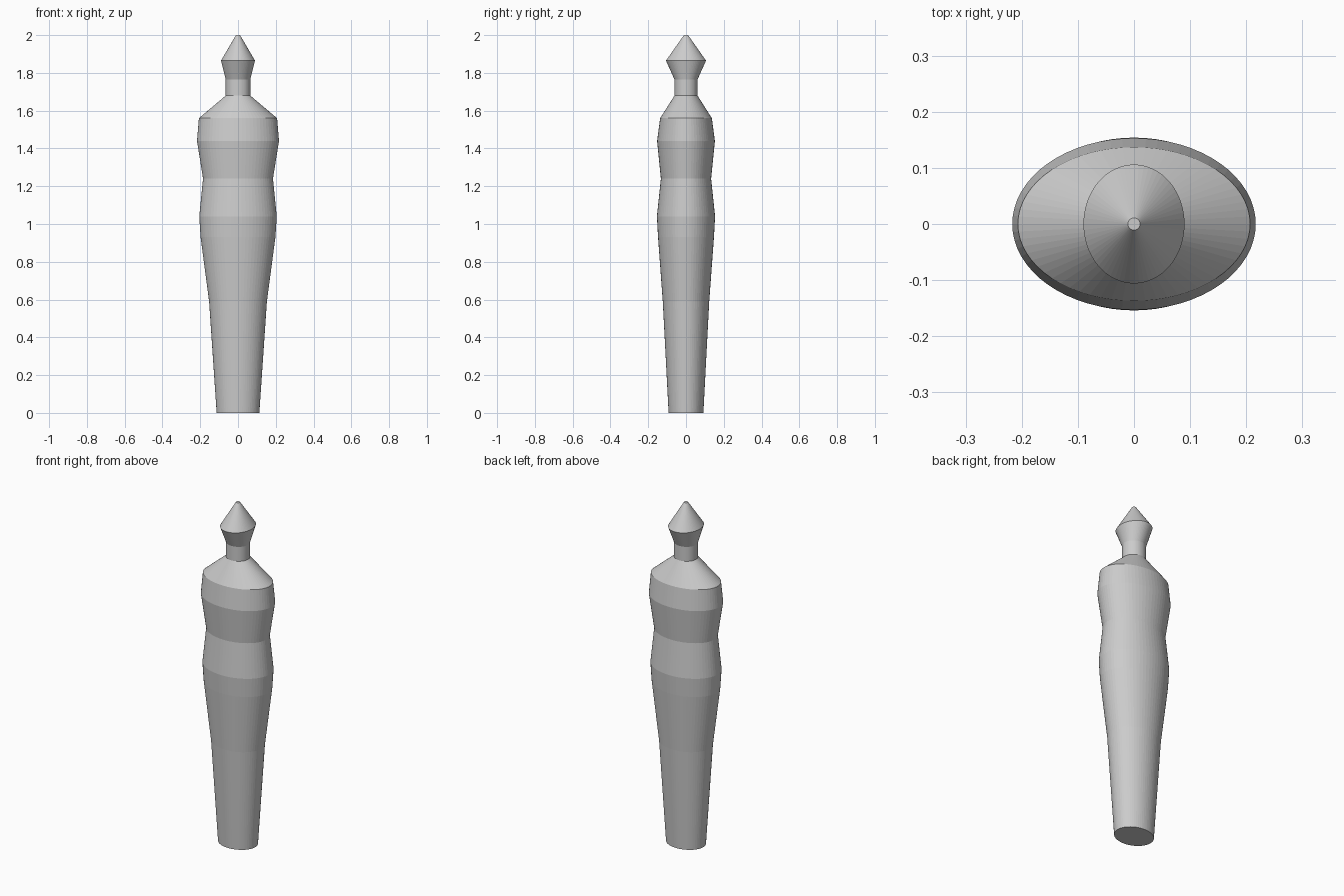
import bpy, bmesh, math

if "Cube" in bpy.data.objects:
    bpy.data.objects.remove(bpy.data.objects["Cube"])

SEGMENTS = 64

grey = bpy.data.materials.new("light grey")
grey.diffuse_color = (0.6, 0.6, 0.6, 1)
grey.use_nodes = True
grey.node_tree.nodes["Principled BSDF"].inputs["Base Color"].default_value = grey.diffuse_color


def loft(name, rings):
    """Stack elliptical rings (z, half width, half depth) into a capped solid."""
    bm = bmesh.new()
    loops = []
    for z, rx, ry in rings:
        angles = [2 * math.pi * i / SEGMENTS for i in range(SEGMENTS)]
        loops.append([bm.verts.new((rx * math.cos(a), ry * math.sin(a), z)) for a in angles])
    for low, high in zip(loops, loops[1:]):
        for i in range(SEGMENTS):
            j = (i + 1) % SEGMENTS
            bm.faces.new((low[i], low[j], high[j], high[i]))
    bm.faces.new(loops[0][::-1])
    bm.faces.new(loops[-1])
    mesh = bpy.data.meshes.new(name)
    bm.to_mesh(mesh)
    bm.free()
    mesh.materials.append(grey)
    obj = bpy.data.objects.new(name, mesh)
    bpy.context.collection.objects.link(obj)
    return obj


# One continuous figure: legs, hips, waist, chest, shoulders, neck, pointed head
loft("figure_body", [
    (0.0, 0.113, 0.092),
    (0.59, 0.153, 0.123),
    (0.93, 0.198, 0.148),
    (1.04, 0.205, 0.154),
    (1.24, 0.185, 0.133),
    (1.44, 0.217, 0.153),
    (1.56, 0.207, 0.137),
    (1.68, 0.065, 0.061),
    (1.765, 0.065, 0.061),
    (1.865, 0.09, 0.106),
    (2.0, 0.011, 0.011),
])
